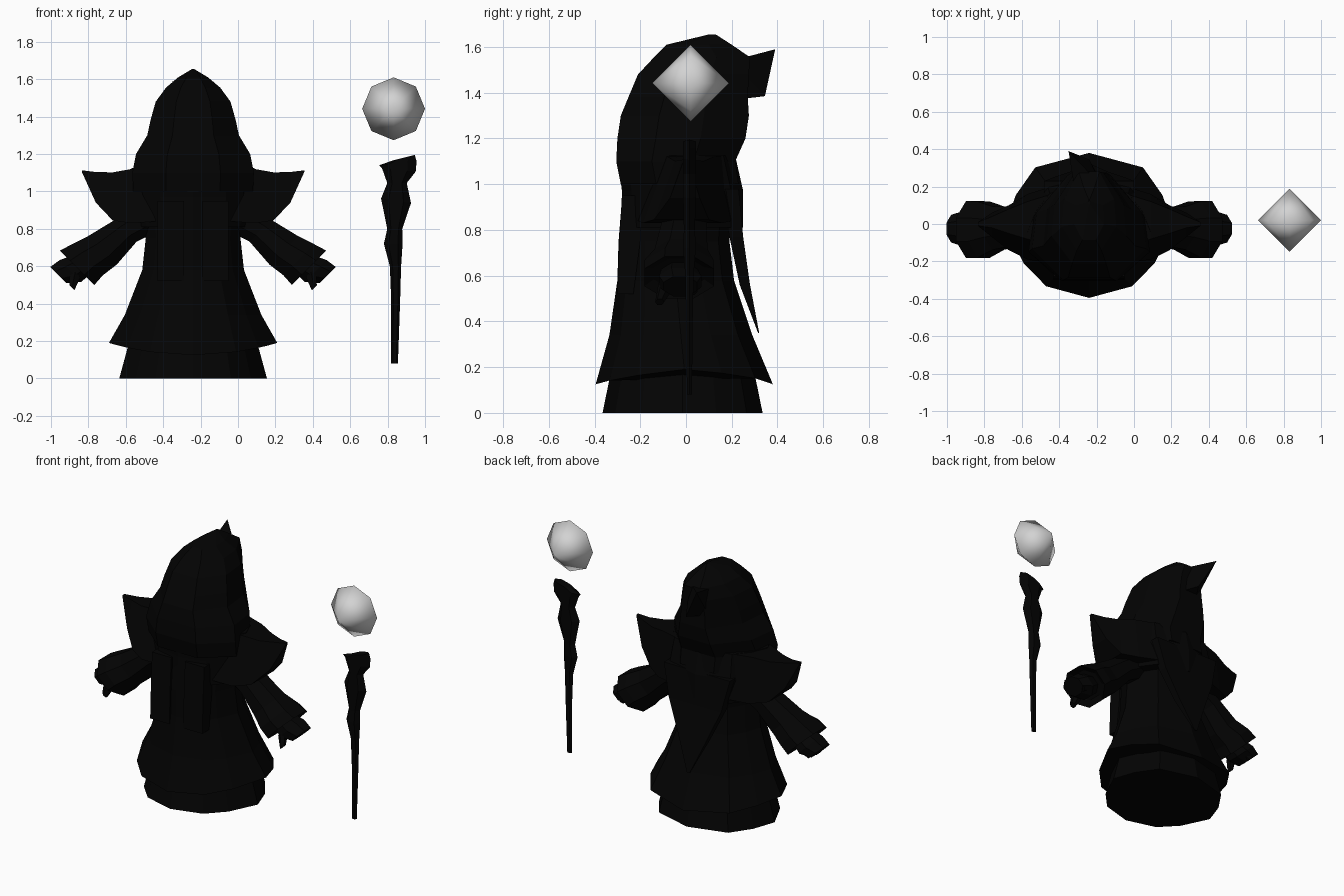
import bpy, bmesh
from math import sin, cos, pi
from mathutils import Vector

cube = bpy.data.objects.get("Cube")
if cube:
    bpy.data.objects.remove(cube)

CX = -0.24  # centre line of the figure


def material(name, rgb):
    m = bpy.data.materials.new(name)
    m.use_nodes = True
    m.diffuse_color = (*rgb, 1)
    m.node_tree.nodes["Principled BSDF"].inputs["Base Color"].default_value = (*rgb, 1)
    return m


black = material("black cloth", (0.001,) * 3)
white = material("pale crystal", (0.65,) * 3)


def finish(name, bm, mat=black, smooth=False):
    bmesh.ops.recalc_face_normals(bm, faces=bm.faces)
    me = bpy.data.meshes.new(name)
    bm.to_mesh(me)
    bm.free()
    me.materials.append(mat)
    for p in me.polygons:
        p.use_smooth = smooth
    ob = bpy.data.objects.new(name, me)
    bpy.context.collection.objects.link(ob)
    return ob


def loft(name, rings):
    """Skin a list of equal rings and cap both ends."""
    bm = bmesh.new()
    rows = [[bm.verts.new(p) for p in r] for r in rings]
    n = len(rows[0])
    for a, b in zip(rows, rows[1:]):
        for i in range(n):
            j = (i + 1) % n
            bm.faces.new((a[i], a[j], b[j], b[i]))
    bm.faces.new(rows[0])
    bm.faces.new(rows[-1])
    return finish(name, bm)


def mirrored(right):
    return right + [(-x, y) for x, y in reversed(right) if x]


# Unit cross-sections, from the front round to the back
ROBE = mirrored([(0, -1), (.51, -.84), (.78, -.52), (1, 0), (.87, .42), (.64, .8), (0, 1)])
HOOD = mirrored([(.45, -1), (1, -.4), (.92, .3), (.38, 1)])


def body_ring(outline, z, half, front, back, lift=0.0):
    """Cross-section scaled to a half width and front/back depth."""
    mid, ry = (front + back) / 2, (back - front) / 2
    return [(CX + half * x, mid + ry * y, z + lift * x * x) for x, y in outline]


def tilted_ring(x, y, z, side, r, ry, n=8):
    """Ring across a limb that points outward and down."""
    u = Vector((0.7 * side, 0, 0.7))
    return [Vector((CX + side * x, y, z)) + u * r * cos(a) + Vector((0, ry * sin(a), 0))
            for a in (2 * pi * (i + 0.5) / n for i in range(n))]


def strip_ring(x0, x1, y0, y1, z):
    return [(CX + x0, y0, z), (CX + x1, y0, z), (CX + x1, y1, z), (CX + x0, y1, z)]


# Robe
loft("underskirt", [body_ring(ROBE, 0, .395, -.365, .335),
                    body_ring(ROBE, .22, .335, -.32, .29)])
loft("robe", [
    body_ring(ROBE, .125, .45, -.395, .38, lift=.065),
    body_ring(ROBE, .34, .365, -.335, .29),
    body_ring(ROBE, .58, .272, -.3, .21),
    body_ring(ROBE, .75, .253, -.295, .19),
    body_ring(ROBE, 1.0, .28, -.275, .21)])
loft("mantle", [
    body_ring(ROBE, .81, .32, -.285, .25),
    body_ring(ROBE, .97, .345, -.28, .25),
    body_ring(ROBE, 1.125, .328, -.3, .215)])

# Closed hood
hood = [(1.0, .32, -.285, .23), (1.1, .325, -.305, .215), (1.2, .305, -.3, .26),
        (1.3, .245, -.285, .275), (1.38, .228, -.252, .27), (1.48, .2, -.21, .275),
        (1.555, .145, -.14, .28), (1.61, .08, -.085, .2), (1.655, .005, .1, .13)]
loft("hood", [body_ring(HOOD, *h) for h in hood])

# Bent tip at the back of the hood
bm = bmesh.new()
for x, y, z in [(-.08, .2, 1.54), (.07, .2, 1.54), (.07, .22, 1.37), (-.08, .22, 1.37),
                (0, .345, 1.385), (-.11, .39, 1.59)]:
    bm.verts.new((CX + x, y, z))
bmesh.ops.convex_hull(bm, input=bm.verts)
finish("hood_tip", bm)

# Cape hanging behind, narrowing to a point
loft("back_cape", [
    strip_ring(-.24, .24, .15, .23, .98),
    strip_ring(-.19, .19, .19, .25, .77),
    strip_ring(-.1, .1, .235, .28, .56),
    strip_ring(-.01, .01, .315, .32, .35)])

for side, label in ((1, "left"), (-1, "right")):
    # Broad stole down the front
    a, b = sorted((side * .05, side * .19))
    loft(label + "_stole", [strip_ring(a, b, -.3, -.23, .52),
                            strip_ring(a, b, -.292, -.2, .75),
                            strip_ring(a, b, -.28, -.2, .95)])

    # Flared shoulder point, dipping along its top edge
    sections = [(.2, -.21, .2, .84, -.12, .16, 1.125), (.33, -.19, .16, .83, -.08, .12, 1.12),
                (.43, -.14, .1, .845, -.05, .08, 1.102), (.52, -.07, .06, .94, -.02, .04, 1.104),
                (.595, -.01, .01, 1.105, -.01, .01, 1.113)]
    loft(label + "_shoulder_flare", [
        [(CX + side * x, f0, low), (CX + side * x, b0, low),
         (CX + side * x, b1, top), (CX + side * x, f1, top)]
        for x, f0, b0, low, f1, b1, top in sections])

    # Widening sleeve
    loft(label + "_sleeve", [
        tilted_ring(.22, 0, .87, side, .1, .1),
        tilted_ring(.36, -.01, .79, side, .09, .11),
        tilted_ring(.485, -.022, .685, side, .118, .125),
        tilted_ring(.565, -.03, .635, side, .128, .163),
        tilted_ring(.62, -.03, .592, side, .142, .165),
        tilted_ring(.6, -.03, .61, side, .1, .12)])

    # Mitten hand with a short finger and thumb
    loft(label + "_hand", [
        tilted_ring(.58, -.03, .62, side, .07, .08),
        tilted_ring(.655, -.025, .575, side, .09, .1),
        tilted_ring(.72, -.025, .553, side, .067, .08)])
    loft(label + "_finger", [
        tilted_ring(.64, .02, .57, side, .04, .035, 6),
        tilted_ring(.69, .02, .53, side, .024, .03, 6)])
    loft(label + "_thumb", [
        tilted_ring(.63, -.08, .57, side, .045, .04, 6),
        tilted_ring(.648, -.115, .485, side, .022, .02, 6)])

# Gnarled staff: height, centre x, half width, slope of the ring
knots = [(.08, .837, .018, 0), (.42, .843, .024, 0), (.6, .842, .03, 0),
         (.72, .83, .05, 0), (.8, .838, .04, 0), (.95, .845, .08, -.15),
         (1.045, .85, .052, 0), (1.115, .86, .09, -.1), (1.15, .855, .1, .1),
         (1.18, .885, .06, .25)]
loft("staff", [[(x + r * cos(a), .015 + min(r * .7, .032) * sin(a), z + t * r * cos(a))
                for a in (2 * pi * i / 6 for i in range(6))] for z, x, r, t in knots])

# Crystal: eight-sided double cone pointing forward and back
bm = bmesh.new()
centre, R = Vector((.832, .02, 1.442)), .168
rim = [bm.verts.new(centre + Vector((R * cos(i * pi / 4), 0, R * sin(i * pi / 4))))
       for i in range(8)]
for s in (-1, 1):
    tip = bm.verts.new(centre + Vector((0, s * R, 0)))
    for i in range(8):
        bm.faces.new((rim[i], rim[(i + 1) % 8], tip))
finish("crystal", bm, white, smooth=True)
